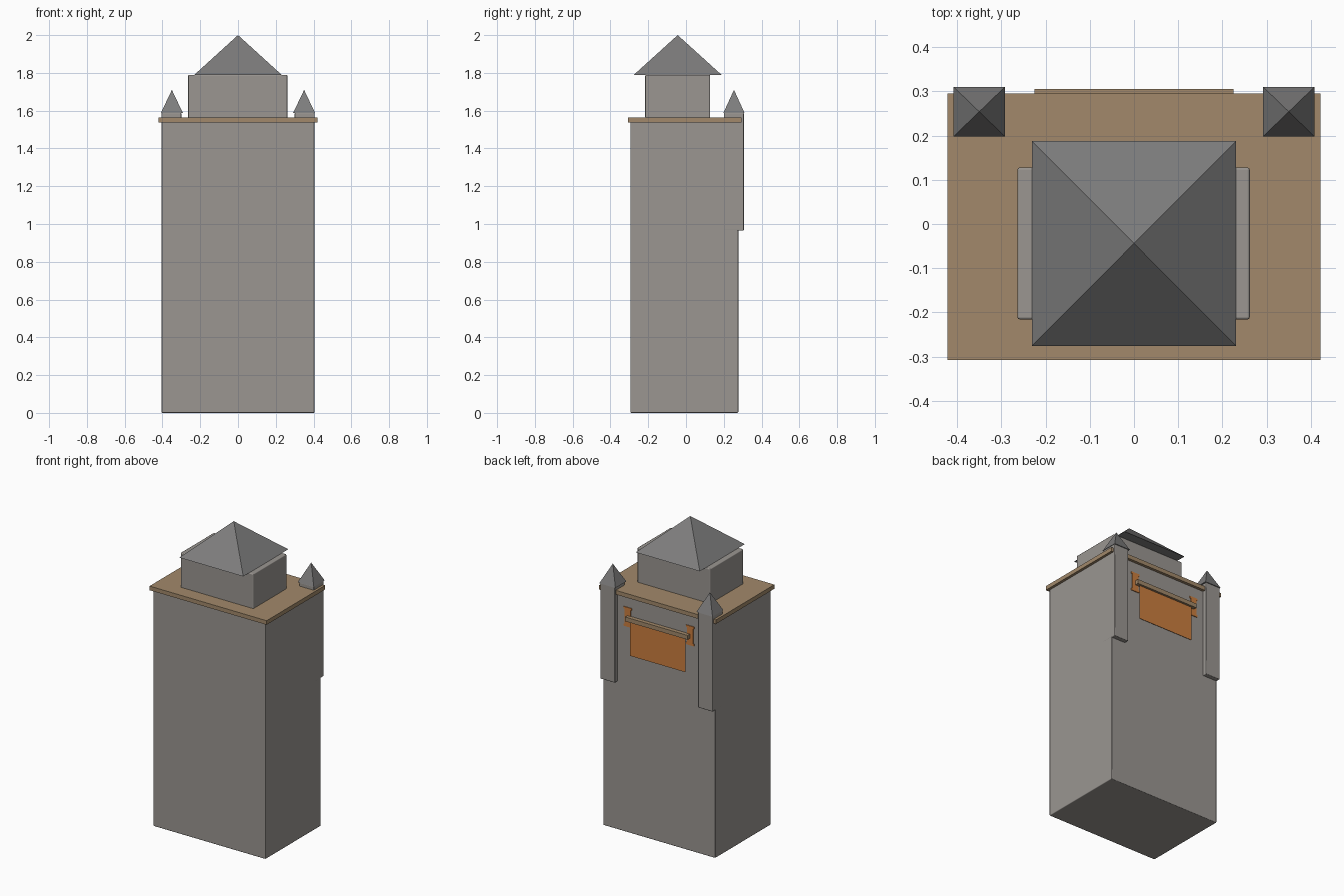
import bpy
import bmesh

if "Cube" in bpy.data.objects:
    bpy.data.objects.remove(bpy.data.objects["Cube"])


def material(name, color):
    m = bpy.data.materials.new(name)
    m.diffuse_color = (*color, 1)
    m.use_nodes = True
    m.node_tree.nodes["Principled BSDF"].inputs["Base Color"].default_value = m.diffuse_color
    return m


STONE = material("warm_stone", (0.325, 0.305, 0.285))
SLATE = material("dark_slate", (0.205, 0.203, 0.203))
WOOD = material("wood", (0.36, 0.25, 0.145))
ORANGE = material("orange_cloth", (0.60, 0.21, 0.05))


def add_mesh(name, bm, mat):
    bmesh.ops.recalc_face_normals(bm, faces=bm.faces)
    me = bpy.data.meshes.new(name)
    bm.to_mesh(me)
    bm.free()
    ob = bpy.data.objects.new(name, me)
    bpy.context.collection.objects.link(ob)
    me.materials.append(mat)
    return ob


def box(name, x, y, z, mat, bevel=0.0):
    """Box from (min, max) ranges, with optional softened edges."""
    bm = bmesh.new()
    bmesh.ops.create_cube(bm, size=1)
    for v in bm.verts:
        v.co = [r[0] + (c + 0.5) * (r[1] - r[0]) for c, r in zip(v.co, (x, y, z))]
    ob = add_mesh(name, bm, mat)
    if bevel:
        mod = ob.modifiers.new("soft_edges", "BEVEL")
        mod.width = bevel
        mod.segments = 2
        mod.harden_normals = True
        for p in ob.data.polygons:
            p.use_smooth = True
    return ob


def pyramid(name, x, y, z, mat):
    """Four-sided roof over a rectangular base."""
    bm = bmesh.new()
    base = [bm.verts.new((px, py, z[0])) for px, py in
            ((x[0], y[0]), (x[1], y[0]), (x[1], y[1]), (x[0], y[1]))]
    apex = bm.verts.new((sum(x) / 2, sum(y) / 2, z[1]))
    bm.faces.new(base)
    for i in range(4):
        bm.faces.new((base[i], base[(i + 1) % 4], apex))
    return add_mesh(name, bm, mat)


def span(side, a, b):
    return tuple(sorted((side * a, side * b)))


# Tower body, wooden ledge and top storey
box("tower_body", (-0.405, 0.405), (-0.295, 0.277), (0, 1.545), STONE, 0.005)
box("wooden_ledge", (-0.422, 0.422), (-0.308, 0.295), (1.538, 1.565), WOOD)
box("top_storey", (-0.264, 0.262), (-0.216, 0.128), (1.56, 1.79), STONE, 0.006)
pyramid("main_roof", (-0.231, 0.231), (-0.276, 0.188), (1.79, 2.0), SLATE)

# Rear corner pillars, their caps, and the banner brackets
for side, label in ((-1, "left"), (1, "right")):
    box(label + "_pillar", span(side, 0.30, 0.406), (0.20, 0.306), (0.965, 1.59), STONE, 0.005)
    pyramid(label + "_pillar_cap", span(side, 0.292, 0.408), (0.198, 0.31), (1.588, 1.71), SLATE)

    # I-shaped bracket plate
    w, n, h, t = 0.029, 0.022, 0.063, 0.014
    quarter = [(w, h), (w, h - t), (n, h - t)]
    right = quarter + [(px, -pz) for px, pz in reversed(quarter)]
    outline = right + [(-px, pz) for px, pz in reversed(right)]
    bm = bmesh.new()
    face = bm.faces.new([bm.verts.new((side * 0.225 + px, 0.272, 1.405 + pz)) for px, pz in outline])
    ext = bmesh.ops.extrude_face_region(bm, geom=[face])
    moved = [g for g in ext["geom"] if isinstance(g, bmesh.types.BMVert)]
    bmesh.ops.translate(bm, verts=moved, vec=(0, 0.01, 0))
    add_mesh(label + "_banner_bracket", bm, ORANGE)

# Banner rod and hanging cloth on the rear wall
box("banner_rod", (-0.225, 0.225), (0.279, 0.305), (1.387, 1.415), WOOD)
box("banner_cloth", (-0.20, 0.20), (0.289, 0.291), (1.163, 1.40), ORANGE)
